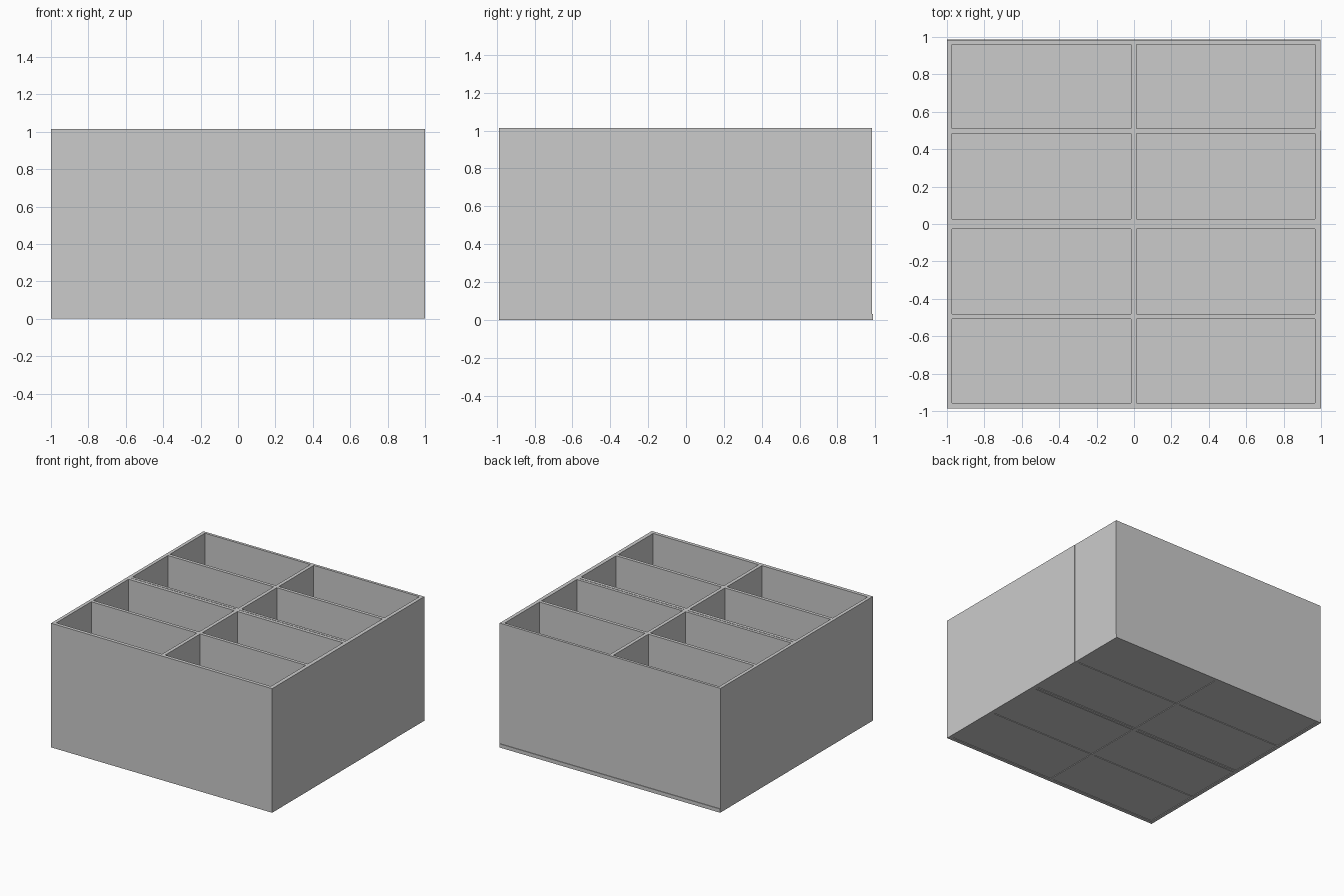
import bpy

if "Cube" in bpy.data.objects:
    bpy.data.objects.remove(bpy.data.objects["Cube"])

H = 1.015


def box(name, x0, x1, y0, y1, z0, z1):
    bpy.ops.mesh.primitive_cube_add(
        size=1, location=((x0 + x1) / 2, (y0 + y1) / 2, (z0 + z1) / 2))
    ob = bpy.context.object
    ob.name = name
    ob.scale = (x1 - x0, y1 - y0, z1 - z0)
    bpy.ops.object.transform_apply(location=False, rotation=False, scale=True)
    return ob


# Inner cell limits along each axis
cells_x = [(-0.972, -0.016), (0.013, 0.968)]
cells_y = [(-0.958, -0.507), (-0.48, -0.026), (0.028, 0.483), (0.51, 0.96)]

# Outer walls; the right wall is two sheets with a fine step at the seam
box("front_wall", -1, 1, -0.987, cells_y[0][0], 0, H)
box("back_wall", -1, 0.998, cells_y[3][1], 0.982, 0, H)
box("back_base_lip", -1, 0.998, 0.982, 0.987, 0, 0.03)
box("left_wall", -1, cells_x[0][0], cells_y[0][0], cells_y[3][1], 0, H)
box("right_wall_front", cells_x[1][1], 1, cells_y[0][0], 0.5, 0, H)
box("right_wall_back", cells_x[1][1], 0.998, 0.5, cells_y[3][1], 0, H)

# Lengthwise divider
box("centre_divider", cells_x[0][1], cells_x[1][0], cells_y[0][0], cells_y[3][1], 0, H)

# Cross dividers between neighbouring cells, and a recessed floor per cell
for x0, x1 in cells_x:
    for (_, lo), (hi, _) in zip(cells_y, cells_y[1:]):
        if hi - lo > 0.04:
            # The middle divider is a pair of sheets with a hairline gap
            box("middle_divider_front", x0, x1, lo, 0.001, 0, H)
            box("middle_divider_back", x0, x1, 0.005, hi, 0, H)
            box("middle_gap_filler", x0, x1, 0.001, 0.005, 0.003, H - 0.004)
        else:
            box("cross_divider", x0, x1, lo, hi, 0, H)
    for y0, y1 in cells_y:
        box("cell_floor", x0, x1, y0, y1, 0.005, 0.03)
